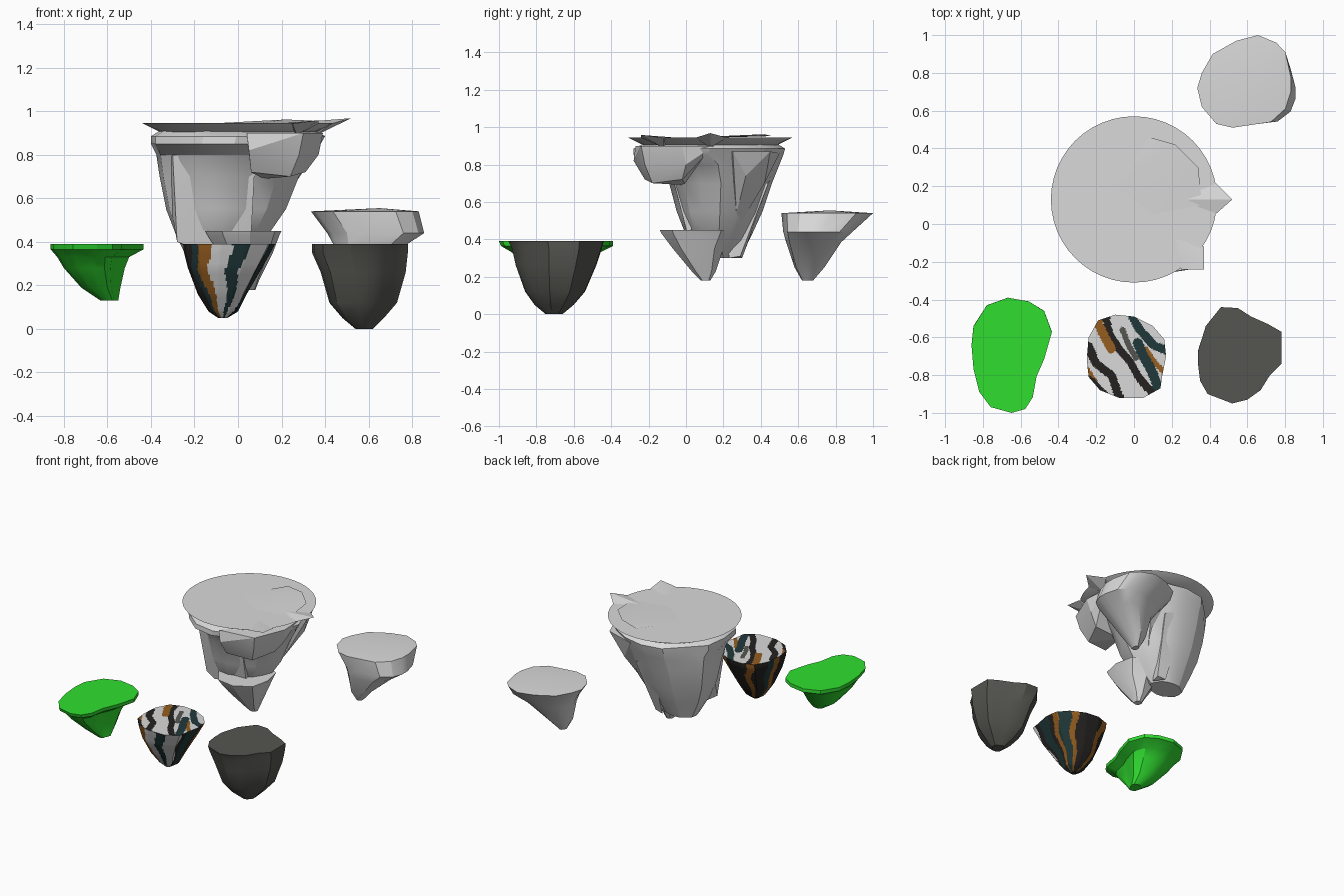
import bpy, bmesh, math, random
from mathutils import Vector
from mathutils.geometry import intersect_point_line

if "Cube" in bpy.data.objects:
    bpy.data.objects.remove(bpy.data.objects["Cube"])

random.seed(4)


def material(name, rgb):
    m = bpy.data.materials.new(name)
    m.diffuse_color = (*rgb, 1)
    m.use_nodes = True
    m.node_tree.nodes["Principled BSDF"].inputs["Base Color"].default_value = m.diffuse_color
    return m


GREY = material("pale grey rock", (0.70, 0.70, 0.70))
GREEN = material("bright green", (0.03, 0.74, 0.03))
DARK = material("charcoal rock", (0.09, 0.09, 0.08))
TEAL = material("deep teal", (0.015, 0.04, 0.042))
ORANGE = material("burnt orange", (0.30, 0.11, 0.014))
BLACK = material("near black", (0.018, 0.016, 0.015))


def finish(name, bm, mats, angle=28):
    bmesh.ops.recalc_face_normals(bm, faces=bm.faces[:])
    me = bpy.data.meshes.new(name)
    bm.to_mesh(me)
    bm.free()
    ob = bpy.data.objects.new(name, me)
    bpy.context.collection.objects.link(ob)
    for m in mats:
        me.materials.append(m)
    bpy.ops.object.select_all(action='DESELECT')
    ob.select_set(True)
    bpy.context.view_layer.objects.active = ob
    bpy.ops.object.shade_smooth_by_angle(angle=math.radians(angle))
    return ob


def resample(vals, k):
    """Insert k-1 even steps between neighbouring tuples."""
    out = []
    for a, b in zip(vals, vals[1:]):
        out += [tuple(p + (q - p) * i / k for p, q in zip(a, b)) for i in range(k)]
    return out + [vals[-1]]


def loft(name, outline, rings, mats, sub=1, steps=1, peak=None, cap_rings=1, rule=None):
    """Fit the outline to each ring (z, xmin, xmax, ymin, ymax), top first, and skin."""
    outline = resample(outline + outline[:1], sub)[:-1]
    x0, x1 = min(p[0] for p in outline), max(p[0] for p in outline)
    y0, y1 = min(p[1] for p in outline), max(p[1] for p in outline)
    loops = []
    for z, a, b, c, d in resample(rings, steps):
        loops.append([Vector((a + (p[0] - x0) / (x1 - x0) * (b - a),
                              c + (p[1] - y0) / (y1 - y0) * (d - c), z)) for p in outline])
    top = loops[0]
    mid = Vector(peak) if peak else sum(top, Vector()) / len(top)
    inner = [[mid.lerp(p, i / cap_rings) for p in top] for i in range(1, cap_rings)]
    bm = bmesh.new()
    vs = [[bm.verts.new(p) for p in lp] for lp in inner + loops]
    n = len(outline)
    centre = bm.verts.new(mid)
    for i in range(n):
        j = (i + 1) % n
        bm.faces.new((centre, vs[0][i], vs[0][j]))
        for a, b in zip(vs, vs[1:]):
            bm.faces.new((a[i], b[i], b[j], a[j]))
    bm.faces.new(vs[-1])
    if rule:
        for f in bm.faces:
            f.material_index = rule(f.calc_center_median(), mid)
    return finish(name, bm, mats)


def hull(name, pts, mat=GREY):
    bm = bmesh.new()
    for p in pts:
        bm.verts.new(p)
    r = bmesh.ops.convex_hull(bm, input=bm.verts[:])
    bmesh.ops.delete(bm, geom=list({v for v in r["geom_interior"] if isinstance(v, bmesh.types.BMVert)}),
                     context='VERTS')
    return finish(name, bm, [mat], 15)


def round_outline(n, rough=0.0):
    out = []
    for i in range(n):
        a, r = 2 * math.pi * i / n, 1 - rough * random.random()
        out.append((r * math.cos(a), r * math.sin(a)))
    return out


# Green island
green = [(-.86, -.64), (-.85, -.54), (-.78, -.43), (-.67, -.39), (-.56, -.41), (-.48, -.46),
         (-.44, -.57), (-.48, -.71), (-.52, -.80), (-.54, -.91), (-.58, -.97), (-.65, -.99),
         (-.76, -.96), (-.82, -.88), (-.85, -.76)]
loft("green_island", green, [(.39, -.86, -.435, -1.0, -.39), (.365, -.86, -.435, -.99, -.39),
                             (.33, -.83, -.50, -.93, -.46), (.28, -.80, -.52, -.89, -.51),
                             (.19, -.72, -.54, -.80, -.58), (.13, -.63, -.55, -.74, -.65)], [GREEN])

# Charcoal island
dark = [(.34, -.75), (.34, -.67), (.38, -.54), (.46, -.44), (.55, -.445), (.62, -.49), (.71, -.53),
        (.78, -.57), (.78, -.74), (.72, -.80), (.67, -.88), (.60, -.93), (.52, -.95), (.39, -.90),
        (.35, -.83)]
loft("charcoal_island", dark, [(.39, .34, .78, -.95, -.44), (.35, .34, .78, -.93, -.45),
                               (.26, .38, .77, -.91, -.48), (.12, .42, .73, -.86, -.54),
                               (.05, .48, .67, -.81, -.60), (0, .54, .62, -.75, -.66)], [DARK])

# Striped island: paths (colour slot, half width, points) cross the top, bands run down the sides
TOP_STRIPES = [
    (3, .024, [(-.20, -.50), (-.165, -.58), (-.12, -.66)]),
    (2, .020, [(-.15, -.49), (-.13, -.58), (-.08, -.66), (-.02, -.73), (.03, -.82), (.10, -.90)]),
    (4, .015, [(-.06, -.56), (-.03, -.64), (.01, -.71)]),
    (1, .022, [(-.01, -.49), (.03, -.56), (.10, -.64), (.17, -.67)]),
    (1, .026, [(.02, -.63), (.05, -.70), (.09, -.77), (.13, -.87)]),
    (3, .013, [(.06, -.66), (.11, -.73), (.17, -.80)]),
    (2, .022, [(-.24, -.65), (-.20, -.74), (-.12, -.80), (-.08, -.91)]),
    (2, .028, [(-.24, -.83), (-.17, -.90)]),
    (3, .010, [(-.25, -.76), (-.20, -.84)])]
SIDE_BANDS = [(12, 2), (25, 3), (50, 1), (64, 3), (95, 2), (112, 2), (125, 3), (150, 2), (165, 1),
              (180, 3), (214, 2), (226, 1), (243, 3), (270, 0), (290, 1), (318, 0), (330, 2), (361, 1)]


def distance(p, a, b):
    near, t = intersect_point_line(p, a, b)
    return (p - a.lerp(b, min(1, max(0, t)))).length


def stripe(c, mid):
    if c.z > .388:
        p = Vector((c.x, c.y, 0))
        for slot, width, path in TOP_STRIPES:
            pts = [Vector((x, y, 0)) for x, y in path]
            if min(distance(p, a, b) for a, b in zip(pts, pts[1:])) < width:
                return slot
        return 0
    t = (.39 - c.z) / .34
    dx, dy = c.x - (mid.x - .03 * t), c.y - mid.y
    a = (math.degrees(math.atan2(dy, dx)) + 4 * math.sin(c.z * 30)) % 360
    return next(m for lim, m in SIDE_BANDS if a < lim)


striped = [(-.25, -.72), (-.24, -.60), (-.19, -.51), (-.10, -.48), (0, -.49), (.10, -.54),
           (.16, -.61), (.17, -.70), (.15, -.80), (.14, -.87), (.05, -.92), (-.08, -.92),
           (-.18, -.88), (-.24, -.81)]
loft("striped_island", striped, [(.39, -.25, .17, -.92, -.48), (.36, -.25, .155, -.91, -.485),
                                 (.28, -.23, .11, -.88, -.52), (.16, -.185, .04, -.81, -.58),
                                 (.08, -.135, 0, -.75, -.64), (.05, -.09, -.05, -.72, -.68)],
     [GREY, TEAL, BLACK, ORANGE, DARK], sub=10, steps=4, cap_rings=36, rule=stripe)

# Small grey island at the back right
small = [(.335, .72), (.36, .80), (.42, .90), (.55, .97), (.67, 1.0), (.77, .96), (.82, .91),
         (.85, .78), (.85, .70), (.82, .61), (.74, .54), (.53, .51), (.44, .53), (.36, .62)]
loft("small_grey_island", small, [(.54, .335, .83, .51, 1.0), (.44, .41, .855, .52, .89),
                                  (.385, .44, .77, .535, .83), (.25, .47, .61, .58, .74),
                                  (.18, .51, .55, .62, .68)], [GREY], peak=(.65, .77, .555))

# Main floating island: flared disc on top of a tapering rock body
loft("main_disc", round_outline(48), [(.945, -.44, .44, -.31, .57), (.94, -.43, .43, -.30, .56),
                                      (.905, -.36, .36, -.23, .49)], [GREY])
loft("main_body", round_outline(16, .10),
     [(.91, -.36, .36, -.23, .49), (.885, -.40, .40, -.28, .53), (.85, -.40, .38, -.28, .52),
      (.80, -.375, .34, -.16, .50), (.70, -.36, .28, -.09, .46), (.55, -.33, .22, -.05, .41),
      (.42, -.28, .13, 0, .35), (.30, -.22, .02, .11, .29)], [GREY])

# Rock lumps hanging from the main body
hull("front_right_overhang", [(.04, -.27, .90), (.30, -.24, .90), (.39, -.02, .90), (.38, .15, .90),
                              (.05, -.28, .82), (.28, -.22, .80), (.37, 0, .80), (.06, -.22, .72),
                              (.24, -.18, .70), (.31, -.02, .72), (.12, 0, .69)])
hull("left_pillar", [(-.30, -.04, .80), (.08, -.09, .80), (.05, .20, .80), (-.34, .20, .75),
                     (-.28, .04, .40), (-.20, .02, .37), (.06, .01, .42), (-.20, .16, .36)])
hull("back_right_lump", [(.10, .50, .86), (.30, .45, .87), (.38, .25, .87), (.10, .20, .85),
                         (.31, .32, .74), (.20, .42, .70), (.18, .27, .54), (.13, .30, .50)])
hull("back_pillar", [(-.05, .47, .75), (.10, .44, .70), (.0, .20, .70), (-.02, .30, .30),
                     (.04, .29, .31), (.03, .23, .30)])

# Rocky bits poking past and above the disc
hull("rim_spike", [(.43, .22, .943), (.52, .13, .968), (.43, .05, .943), (.25, .13, .947), (.36, .13, .89)])
hull("rim_corner", [(.25, -.24, .943), (.37, -.24, .958), (.37, -.12, .943), (.22, -.08, .946), (.27, -.12, .89)])
hull("top_ridge", [(-.10, .20, .945), (.08, .46, .952), (.22, .42, .962), (.34, .30, .957),
                   (.36, .10, .948), (.10, .05, .945)])

# Lower hanging chunk
loft("hanging_chunk", round_outline(9, .12),
     [(.45, -.15, .20, -.14, .26), (.43, -.14, .19, -.13, .25), (.35, -.09, .16, -.07, .20),
      (.23, 0, .10, .03, .16), (.18, .03, .08, .08, .13)], [GREY])
